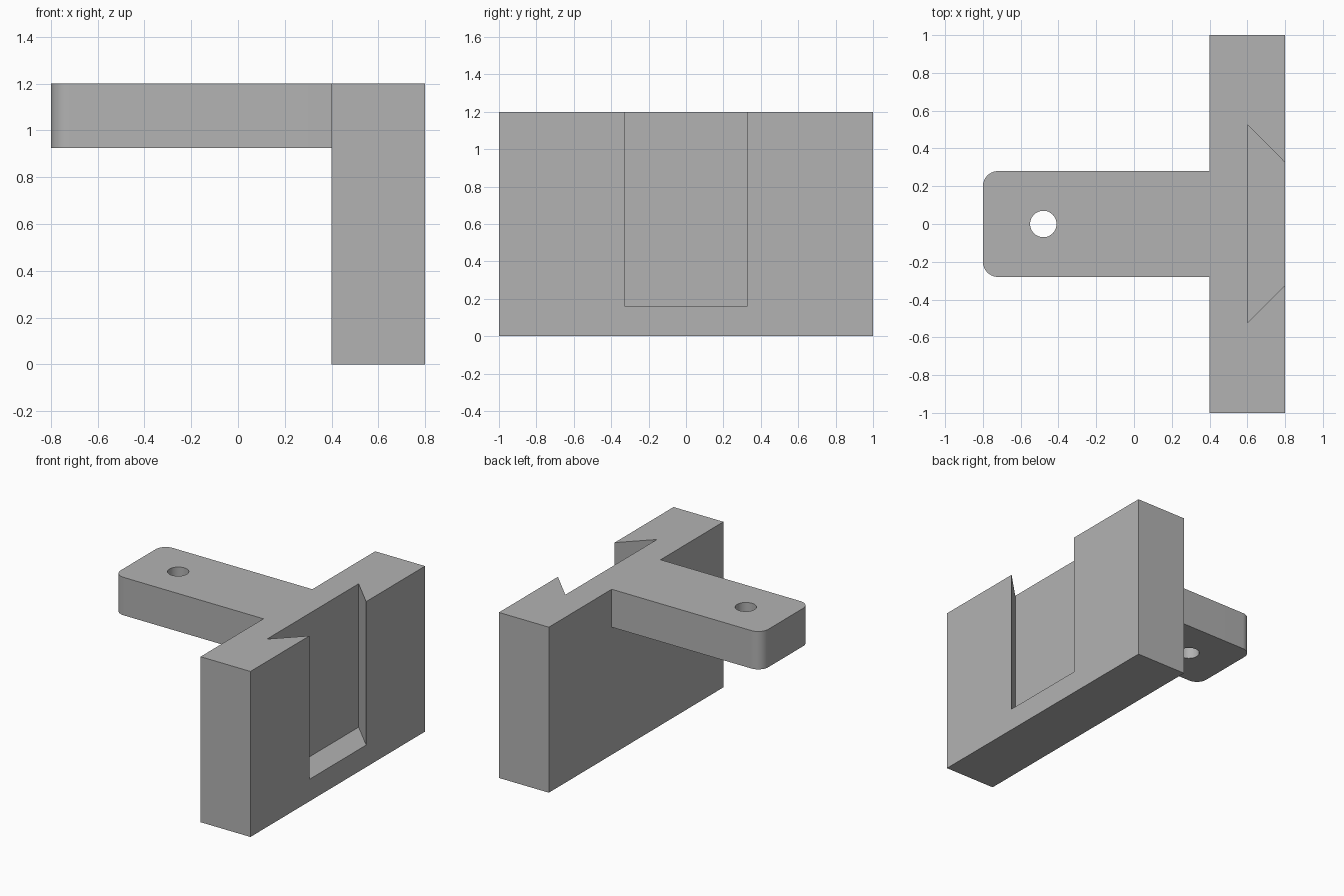
import bpy, bmesh
from math import radians

if "Cube" in bpy.data.objects:
    bpy.data.objects.remove(bpy.data.objects["Cube"], do_unlink=True)

grey = bpy.data.materials.new("plain grey")
grey.use_nodes = True
grey.diffuse_color = (0.45, 0.45, 0.45, 1)
grey.node_tree.nodes["Principled BSDF"].inputs["Base Color"].default_value = grey.diffuse_color


def prism(name, profile, z0, z1, round_x=None, radius=0.08):
    """Extrude a flat outline upward; round the upright edges at x = round_x."""
    bm = bmesh.new()
    face = bm.faces.new([bm.verts.new((x, y, z0)) for x, y in profile])
    top = bmesh.ops.extrude_face_region(bm, geom=[face])
    verts = [g for g in top["geom"] if isinstance(g, bmesh.types.BMVert)]
    bmesh.ops.translate(bm, verts=verts, vec=(0, 0, z1 - z0))
    if round_x is not None:
        edges = [e for e in bm.edges
                 if all(abs(v.co.x - round_x) < 1e-4 for v in e.verts)
                 and abs(e.verts[0].co.z - e.verts[1].co.z) > 0.01]
        bmesh.ops.bevel(bm, geom=edges, offset=radius, segments=10,
                        profile=0.5, affect='EDGES')
    bmesh.ops.recalc_face_normals(bm, faces=bm.faces)
    mesh = bpy.data.meshes.new(name)
    bm.to_mesh(mesh)
    bm.free()
    mesh.materials.append(grey)
    obj = bpy.data.objects.new(name, mesh)
    bpy.context.collection.objects.link(obj)
    return obj


def rect(x0, x1, half):
    return [(x0, -half), (x1, -half), (x1, half), (x0, half)]


def combine(target, tool, operation):
    """Apply a boolean and discard the tool object."""
    tool.hide_render = True
    bpy.ops.object.select_all(action='DESELECT')
    bpy.context.view_layer.objects.active = target
    target.select_set(True)
    mod = target.modifiers.new(operation.lower(), 'BOOLEAN')
    mod.operation, mod.object, mod.solver = operation, tool, 'EXACT'
    bpy.ops.object.modifier_apply(modifier=mod.name)
    bpy.data.objects.remove(tool, do_unlink=True)


# Upright plate joined to the rounded arm
bracket = prism("dovetail_bracket", rect(0.4, 0.8, 1.0), 0, 1.2)
arm = prism("arm", rect(-0.8, 0.5, 0.28), 0.925, 1.2, round_x=-0.8)
combine(bracket, arm, 'UNION')

# Dovetail slot, open at the top and closed at the bottom
slope = 1.0
inner, outer, depth, over = 0.525, 0.325, 0.2, 0.1
tip = outer - over * slope
slot = prism("slot_cutter", [(0.8 - depth, -inner), (0.8 + over, -tip),
                             (0.8 + over, tip), (0.8 - depth, inner)], 0.16, 1.4)
combine(bracket, slot, 'DIFFERENCE')

# Screw hole near the end of the arm
bpy.ops.mesh.primitive_cylinder_add(vertices=48, radius=0.07, depth=0.8,
                                    location=(-0.48, 0, 1.06))
hole = bpy.context.object
hole.name = "hole_cutter"
hole.data.materials.append(grey)
combine(bracket, hole, 'DIFFERENCE')

# Smooth the rounded corners and hole, keep the flat edges crisp
bpy.ops.object.select_all(action='DESELECT')
bracket.select_set(True)
bpy.context.view_layer.objects.active = bracket
bpy.ops.object.shade_smooth_by_angle(angle=radians(30))
